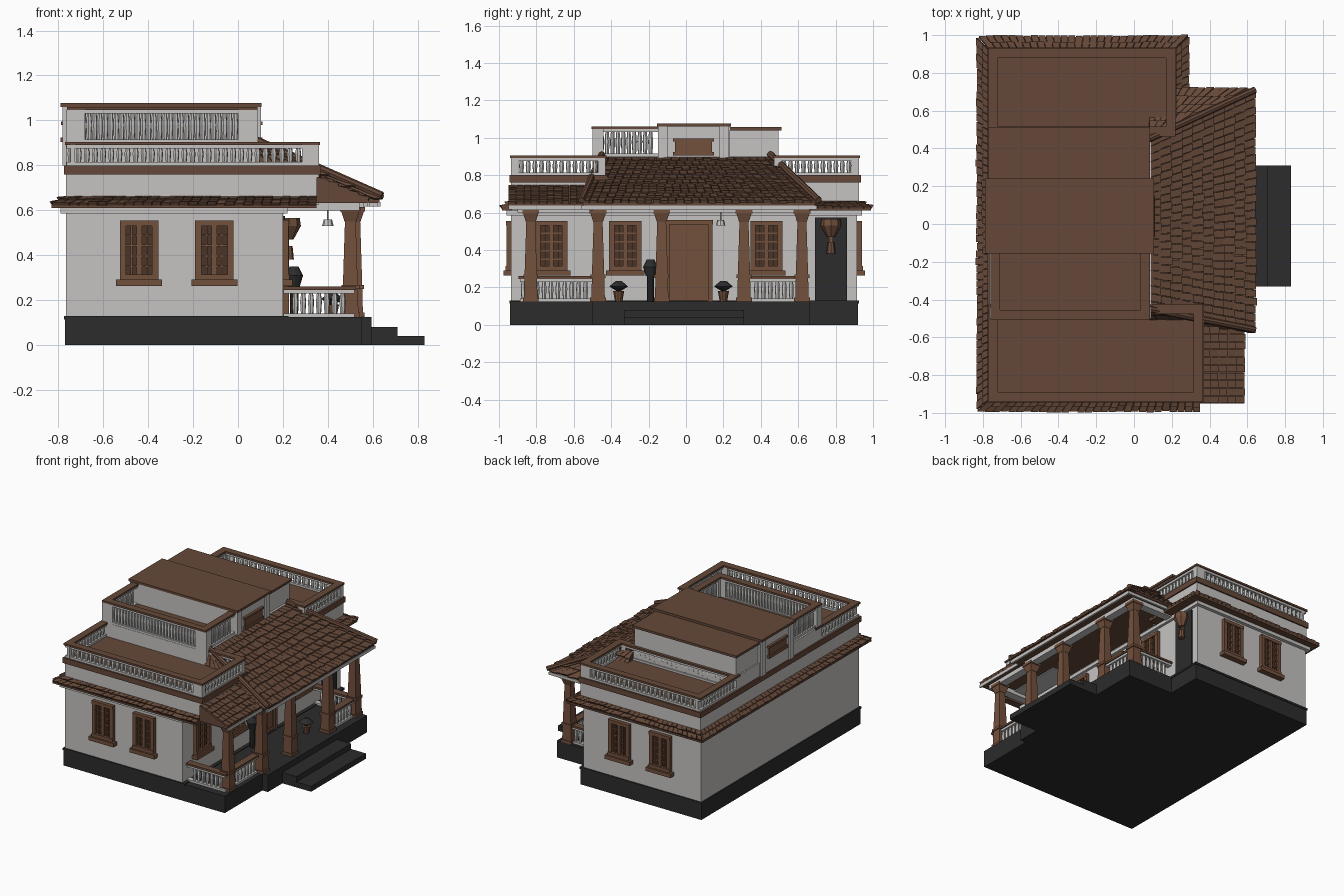
import bpy, bmesh, random
from math import radians
from mathutils import Matrix, Vector

random.seed(4)
old = bpy.data.objects.get("Cube")
if old:
    bpy.data.objects.remove(old)


def material(name, r, g, b):
    m = bpy.data.materials.new(name)
    m.use_nodes = True
    m.diffuse_color = (r, g, b, 1)
    m.node_tree.nodes["Principled BSDF"].inputs["Base Color"].default_value = (r, g, b, 1)
    return m


WALL = material("plaster_white", .56, .55, .54)
TILE = material("terracotta", .13, .065, .04)
WOOD = material("wood_brown", .17, .08, .045)
SHADE = material("dark_wood", .07, .035, .022)
STONE = material("dark_stone", .025, .025, .026)


class Part:
    """Collects simple solids into one named object."""

    def __init__(self, name, mat, matrix=None):
        self.name, self.mat, self.bm = name, mat, bmesh.new()
        self.matrix = matrix or Matrix()

    def box(self, x0, x1, y0, y1, z0, z1):
        size = Matrix.Diagonal((x1 - x0, y1 - y0, z1 - z0, 1))
        mid = Matrix.Translation(((x0 + x1) / 2, (y0 + y1) / 2, (z0 + z1) / 2))
        bmesh.ops.create_cube(self.bm, size=1, matrix=mid @ size)

    def taper(self, x, y, z0, z1, r0, r1, sides=4):
        k = 2 ** .5 if sides == 4 else 1
        turn = Matrix.Rotation(radians(45), 4, 'Z')
        mid = Matrix.Translation((x, y, (z0 + z1) / 2))
        bmesh.ops.create_cone(self.bm, cap_ends=True, segments=sides, radius1=r0 * k,
                              radius2=r1 * k, depth=z1 - z0, matrix=mid @ turn)

    def hull(self, points):
        verts = [self.bm.verts.new(p) for p in points]
        bmesh.ops.convex_hull(self.bm, input=verts)

    def done(self):
        bmesh.ops.recalc_face_normals(self.bm, faces=self.bm.faces)
        mesh = bpy.data.meshes.new(self.name)
        self.bm.transform(self.matrix)
        self.bm.to_mesh(mesh)
        self.bm.free()
        mesh.materials.append(self.mat)
        ob = bpy.data.objects.new(self.name, mesh)
        bpy.context.collection.objects.link(ob)
        return ob


def block(name, mat, *boxes):
    p = Part(name, mat)
    for b in boxes:
        p.box(*b)
    p.done()


def tiled(name, a, b, c, d, rows, width, under=None):
    """Overlapping tiles on a slope: a-b is the eave, d-c the ridge."""
    a, b, c, d = map(Vector, (a, b, c, d))
    n = (b - a).cross(d - a).normalized()
    p = Part(name, TILE)
    for i in range(rows):
        t0, t1 = i / rows, min(1, (i + 1.2) / rows)
        l0, r0, l1, r1 = a.lerp(d, t0), b.lerp(c, t0), a.lerp(d, t1), b.lerp(c, t1)
        count = max(1, round((r0 - l0).length / width))
        for j in range(count):
            u, v = (j + .04) / count, (j + .96) / count
            low = [l0.lerp(r0, u), l0.lerp(r0, v)]
            high = [l1.lerp(r1, v), l1.lerp(r1, u)]
            lift = random.uniform(.012, .022)
            slip = (low[0] - high[1]) * random.uniform(-.06, .06)
            base = [q + slip for q in low] + high
            top = [q + n * lift + slip for q in low] + [q + n * .004 for q in high]
            vs = [p.bm.verts.new(q) for q in base + top]
            p.bm.faces.new(vs[3::-1])
            p.bm.faces.new(vs[4:])
            for k in range(4):
                m = (k + 1) % 4
                p.bm.faces.new((vs[k], vs[m], vs[m + 4], vs[k + 4]))
    if under is not None:
        p.hull([a, b, c, d] + [Vector((q.x, q.y, under)) for q in (a, b, c, d)])
    p.done()


def railing(name, start, end, z0, z1, half=.018, pitch=.036):
    """Balusters between rails, capped in brown, along x or y."""
    s, e = Vector(start), Vector(end)
    x0, x1, y0, y1 = min(s.x, e.x), max(s.x, e.x), min(s.y, e.y), max(s.y, e.y)
    p = Part(name, WALL)
    for lo, hi in ((z0, z0 + .015), (z1 - .03, z1 - .012)):
        p.box(x0 - half, x1 + half, y0 - half, y1 + half, lo, hi)
    n = max(2, round((e - s).length / pitch))
    mid = (z0 + z1) / 2
    for i in range(1, n):
        q = s.lerp(e, i / n)
        p.taper(q.x, q.y, z0 + .01, mid, .010, .014, 6)
        p.taper(q.x, q.y, mid, z1 - .025, .014, .009, 6)
    p.done()
    g = half + .008
    block(name + "_cap", TILE, (x0 - g, x1 + g, y0 - g, y1 + g, z1 - .014, z1))


def place(x, y, angle):
    return Matrix.Translation((x, y, 0)) @ Matrix.Rotation(radians(angle), 4, 'Z')


def window(name, x, y, angle, z0=.275, z1=.555):
    m = place(x, y, angle)
    back = Part(name + "_panel", SHADE, m)
    back.box(-.075, .075, -.008, .01, z0, z1)
    back.done()
    f = Part(name + "_frame", WOOD, m)
    for s in (-1, 1):
        f.box(s * .072 - .014, s * .072 + .014, -.025, .01, z0, z1)
        f.box(s * .034 - .004, s * .034 + .004, -.018, 0, z0, z1)
    f.box(-.012, .012, -.022, 0, z0, z1)
    f.box(-.086, .086, -.027, .01, z1 - .025, z1)
    f.box(-.102, .102, -.042, .01, z0 - .012, z0 + .016)
    f.box(-.086, .086, -.03, .01, z0 + .016, z0 + .04)
    for k in range(1, 5):
        h = z0 + .03 + k * .046
        f.box(-.07, .07, -.016, 0, h - .004, h + .004)
    f.done()


# Plinth, porch floor and entrance steps
block("plinth", STONE, (-.77, .22, -.94, .92, 0, .125), (.2, .55, -.94, -.4, 0, .125),
      (.2, .595, -.5, .66, 0, .125), (-.775, .225, -.945, .925, .115, .13))
block("steps", STONE, (.55, .71, -.33, .31, 0, .08), (.55, .83, -.33, .31, 0, .04))

# Ground floor walls, cornice and upper blocks
block("ground_walls", WALL, (-.765, .2, -.935, .915, .125, .66))
block("cornice", WALL, (-.79, .22, -.96, .94, .585, .61))
block("upper_walls", WALL, (-.765, .36, -.935, -.43, .625, .775),
      (-.765, .215, .46, .925, .625, .775), (-.765, .09, -.5, .5, .625, .9))
block("belt_band", TILE, (-.775, .37, -.945, -.42, .76, .8),
      (-.775, .225, .45, .935, .76, .8), (-.775, .1, -.51, .51, .76, .8))

# Terrace parapets on both wings
for tag, x1, y0, y1 in (("front", .34, -.915, -.45), ("rear", .195, .49, .905)):
    x0 = -.745
    railing(tag + "_parapet_a", (x0, y0), (x1, y0), .8, .905)
    railing(tag + "_parapet_b", (x0, y1), (x1, y1), .8, .905)
    railing(tag + "_parapet_c", (x0, y0), (x0, y1), .8, .905)
    railing(tag + "_parapet_d", (x1, y0), (x1, y1), .8, .905)
    posts = Part(tag + "_parapet_posts", WALL)
    for x in (x0, x1):
        for y in (y0, y1):
            sx, sy = (.03 if x == x0 else .055), .03
            posts.box(x - sx + (.03 if x == x0 else -.0), x + .02, y - sy + .01, y + .02, .8, .893)
    posts.done()

# Roof-top rooms: open terrace, raised centre and lower room
block("terrace_floor", TILE, (-.74, .07, -.48, -.15, .9, .91))
railing("terrace_front_rail", (-.735, -.48), (.06, -.48), .9, 1.06, pitch=.024)
railing("terrace_porch_rail", (.06, -.48), (.06, -.16), .9, 1.06, pitch=.03)
railing("terrace_back_rail", (-.735, -.48), (-.735, -.16), .9, 1.06, pitch=.03)
block("terrace_posts", WALL, (-.765, -.68, -.5, -.46, .9, 1.046), (0, .09, -.5, -.46, .9, 1.046),
      (.04, .09, -.5, -.44, .9, 1.046), (-.765, -.715, -.5, -.44, .9, 1.046))
block("centre_room", WALL, (-.77, .09, -.15, .235, .8, 1.063))
block("centre_roof", TILE, (-.79, .105, -.155, .24, 1.06, 1.077))
block("side_room", WALL, (-.755, .075, .23, .495, .8, 1.043))
block("side_roof", TILE, (-.77, .085, .23, .51, 1.04, 1.057))
for tag, x, angle in (("porch", .09, 90), ("back", -.77, -90)):
    vent = Part(tag + "_vent", WOOD, place(x, .04, angle))
    vent.box(-.11, .11, -.02, .01, .905, .925)
    vent.box(-.1, .1, -.012, .01, .925, .985)
    vent.box(-.11, .11, -.018, .01, .98, .995)
    vent.done()
    trim = Part(tag + "_pilasters", WALL, place(x, .04, angle))
    for s in (-1, 1):
        trim.box(s * .165 - .025, s * .165 + .025, -.012, .01, .8, 1.06)
    trim.done()

# Hipped porch roof with tiles on every visible slope
core = Part("porch_roof_core", TILE)
core.hull([(.08, -.45, .895), (.08, .45, .895)] +
          [(x, y, z) for x in (.08, .63) for y in (-.55, .69) for z in (.632, .65)])
core.done()
tiled("porch_roof_tiles", (.64, -.56, .65), (.64, .71, .65), (.08, .45, .895), (.08, -.45, .895), 10, .042)
tiled("porch_hip_rear", (.64, .71, .65), (.08, .71, .65), (.08, .45, .895), (.08, .45, .895), 6, .042)
tiled("porch_hip_front", (.08, -.56, .65), (.64, -.56, .65), (.08, -.45, .895), (.08, -.45, .895), 5, .042)
tiled("low_porch_tiles", (.58, -.95, .645), (.58, -.5, .645), (.35, -.5, .745), (.35, -.95, .745), 5, .042, .632)
ridges = Part("hip_ridges", TILE)
for y0, y1 in ((-.56, -.45), (.71, .45)):
    a, b = Vector((.64, y0, .665)), Vector((.08, y1, .912))
    turn = (b - a).to_track_quat('Z', 'Y').to_matrix().to_4x4()
    bmesh.ops.create_cone(ridges.bm, cap_ends=True, segments=8, radius1=.018, radius2=.018,
                          depth=(b - a).length, matrix=Matrix.Translation((a + b) / 2) @ turn)
ridges.done()

# Tiled skirt around the wings
E, R = .622, .66
tiled("skirt_front", (-.83, -.985, E), (.35, -.985, E), (.35, -.93, R), (-.765, -.93, R), 2, .04, .61)
tiled("skirt_back", (-.825, .985, E), (-.825, -.98, E), (-.765, -.93, R), (-.765, .92, R), 2, .04, .61)
tiled("skirt_rear", (.285, .99, E), (-.825, .99, E), (-.765, .92, R), (.21, .92, R), 2, .04, .61)
tiled("skirt_side", (.285, .5, E), (.285, .99, E), (.21, .92, R), (.21, .5, R), 2, .04, .61)

# Porch beams, columns and railings
block("porch_beams", WALL, (.48, .54, -.9, -.45, .6, .64), (.5, .56, -.5, .66, .6, .64),
      (.2, .56, .6, .66, .6, .64), (.2, .54, -.9, -.84, .6, .64),
      (.575, .585, -.95, -.55, .617, .638), (.62, .635, -.56, .7, .617, .638),
      (.2, .635, .685, .7, .617, .638))
cols = Part("porch_columns", WOOD)
for x, y in ((.5, -.83), (.52, -.47), (.52, -.13), (.52, .31), (.52, .62)):
    cols.taper(x, y, .125, .145, .042, .042)
    cols.taper(x, y, .145, .25, .036, .033)
    cols.taper(x, y, .25, .268, .04, .04)
    cols.taper(x, y, .268, .55, .033, .024)
    cols.taper(x, y, .55, .6, .026, .042)
    cols.taper(x, y, .595, .615, .045, .045)
cols.done()
railing("rail_front", (.22, -.87), (.5, -.87), .125, .26)
railing("rail_porch_a", (.5, -.87), (.5, -.5), .125, .26)
railing("rail_porch_b", (.52, .34), (.52, .6), .125, .26)
railing("rail_rear", (.22, .62), (.5, .62), .125, .26)

# Windows and front door
for i, (x, y, angle) in enumerate(((-.44, -.935, 0), (-.105, -.935, 0), (-.44, .915, 180),
                                   (-.105, .915, 180), (.2, -.72, 90), (.2, -.325, 90), (.2, .43, 90))):
    window("window_%d" % (i + 1), x, y, angle)
door = Part("front_door", WOOD, place(.2, .015, 90))
door.box(-.105, .105, -.012, .01, .125, .54)
door.box(-.13, .13, -.03, .01, .535, .56)
for s in (-1, 1):
    door.box(s * .115 - .012, s * .115 + .012, -.026, .01, .125, .54)
    for z0, z1 in ((.16, .3), (.33, .5)):
        door.box(s * .05 - .032, s * .05 + .032, -.02, 0, z0, z1)
door.done()

# Dark wall panel with lamp, hanging lantern
block("wall_panel", STONE, (.195, .209, .69, .86, .125, .575))
lamp = Part("wall_lamp", WOOD)
lamp.taper(.225, .775, .47, .53, .022, .055, 8)
lamp.taper(.225, .775, .53, .565, .055, .05, 8)
lamp.taper(.225, .775, .38, .44, .024, .018, 8)
lamp.box(.205, .22, .765, .785, .43, .48)
lamp.done()
lantern = Part("hanging_lantern", WALL)
lantern.taper(.4, .185, .53, .56, .026, .018, 8)
lantern.taper(.4, .185, .56, .635, .004, .004, 6)
lantern.done()

# Potted plants and a tall vase
for i, (x, y) in enumerate(((.42, -.36), (.42, .2))):
    pot = Part("pot_%d" % i, WOOD)
    pot.taper(x, y, .125, .18, .02, .03, 10)
    pot.done()
    leaf = Part("plant_%d" % i, STONE)
    leaf.taper(x, y, .18, .205, .01, .05, 8)
    leaf.taper(x, y, .205, .235, .05, .015, 8)
    leaf.done()
vase = Part("vase", STONE)
for z0, z1, r0, r1 in ((.125, .26, .018, .02), (.26, .31, .025, .04), (.31, .35, .04, .02)):
    vase.taper(.25, -.19, z0, z1, r0, r1, 10)
vase.done()
